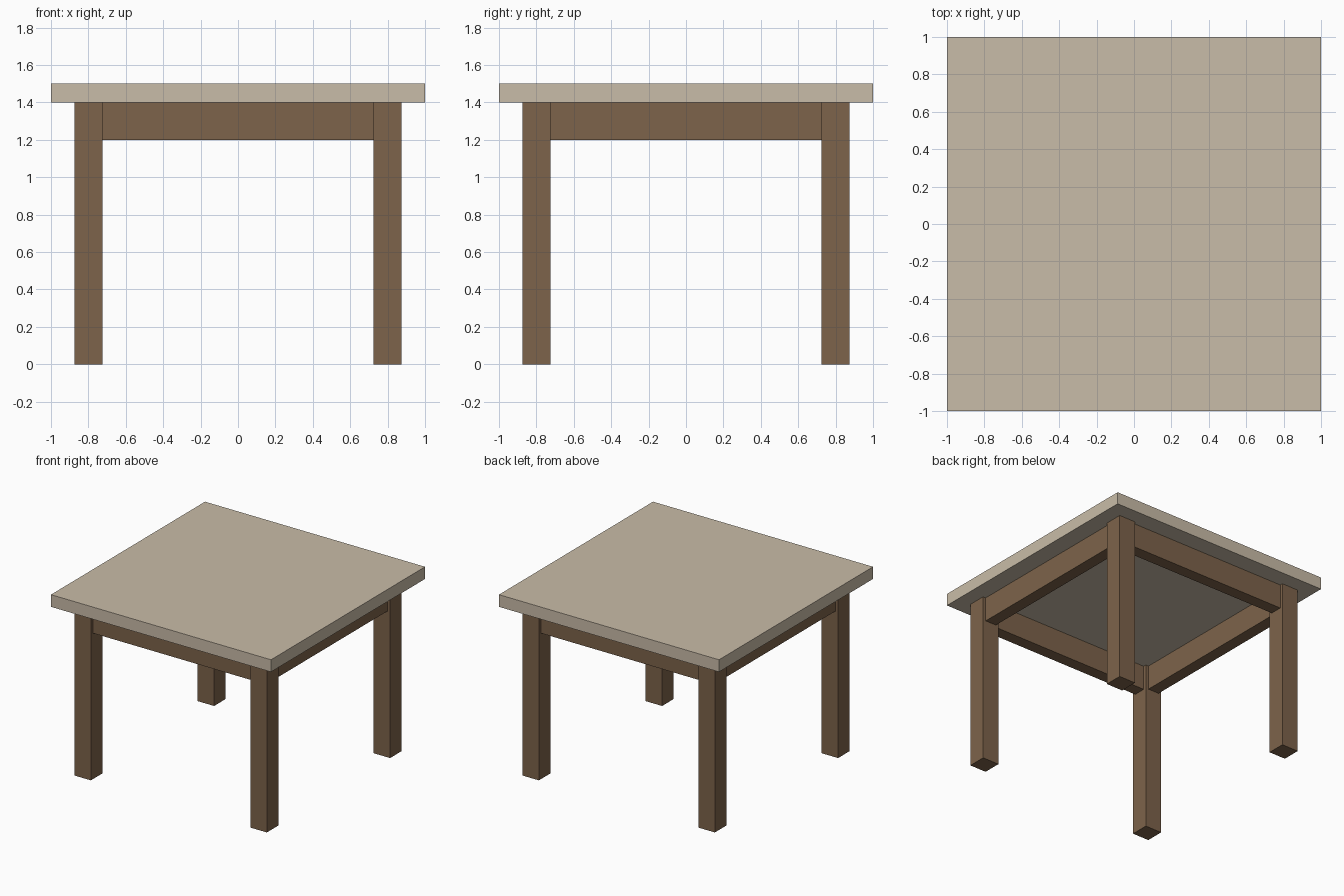
import bpy

if "Cube" in bpy.data.objects:
    bpy.data.objects.remove(bpy.data.objects["Cube"])

TOP_Z, UNDER_Z, RAIL_Z = 1.5, 1.4, 1.2    # table top, its underside, rail bottom
LEG_POS, LEG_W, RAIL_T = 0.8, 0.15, 0.1   # leg centre, leg width, rail thickness


def material(name, color):
    mat = bpy.data.materials.new(name)
    mat.diffuse_color = (*color, 1.0)
    mat.use_nodes = True
    mat.node_tree.nodes["Principled BSDF"].inputs["Base Color"].default_value = mat.diffuse_color
    return mat


def box(name, center, size, mat):
    bpy.ops.mesh.primitive_cube_add(size=1, location=center)
    obj = bpy.context.object
    obj.name = name
    obj.scale = size
    bpy.ops.object.transform_apply(location=False, rotation=False, scale=True)
    obj.data.materials.append(mat)
    return obj


pale_wood = material("pale wood", (0.584, 0.503, 0.392))
brown_wood = material("brown wood", (0.205, 0.125, 0.069))

# Square slab top
box("table_top", (0, 0, (TOP_Z + UNDER_Z) / 2), (2, 2, TOP_Z - UNDER_Z), pale_wood)

# Four square legs
for sx, side in ((-1, "left"), (1, "right")):
    for sy, end in ((-1, "front"), (1, "back")):
        box(f"{end}_{side}_leg", (sx * LEG_POS, sy * LEG_POS, UNDER_Z / 2),
            (LEG_W, LEG_W, UNDER_Z), brown_wood)

# Rails between the legs, slightly set back from the leg faces
span = 2 * LEG_POS - LEG_W
rail_mid, rail_h = (UNDER_Z + RAIL_Z) / 2, UNDER_Z - RAIL_Z
for s, end, side in ((-1, "front", "left"), (1, "back", "right")):
    box(f"{end}_rail", (0, s * LEG_POS, rail_mid), (span, RAIL_T, rail_h), brown_wood)
    box(f"{side}_rail", (s * LEG_POS, 0, rail_mid), (RAIL_T, span, rail_h), brown_wood)
